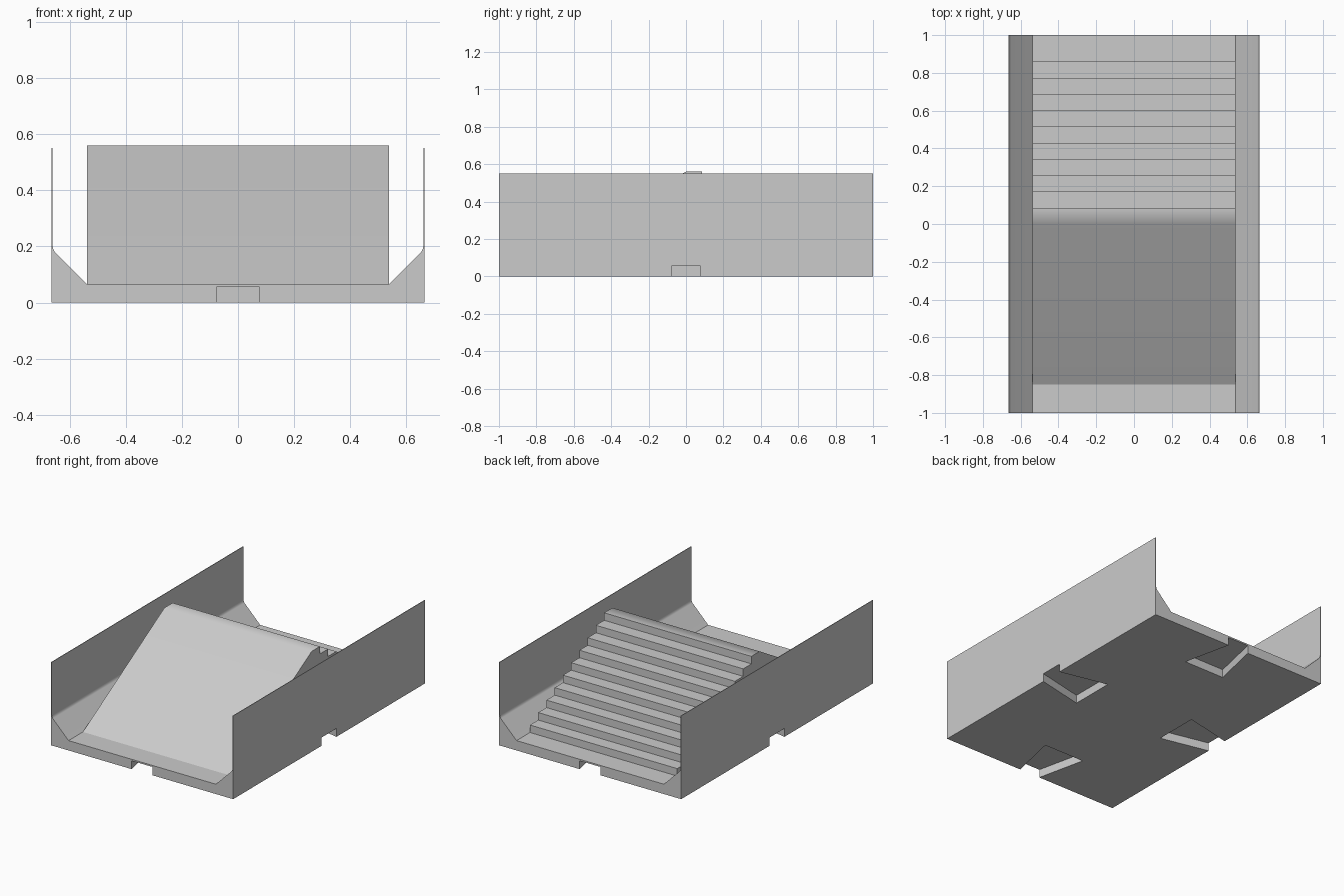
import bpy, bmesh, math
from mathutils import Matrix, Vector

if "Cube" in bpy.data.objects:
    bpy.data.objects.remove(bpy.data.objects["Cube"], do_unlink=True)

grey = bpy.data.materials.new("plain grey")
grey.use_nodes = True
colour = (0.6, 0.6, 0.6, 1)
grey.diffuse_color = colour
grey.node_tree.nodes["Principled BSDF"].inputs["Base Color"].default_value = colour


def extrude_profile(name, points, direction):
    """Closed outline of 3D points swept along a direction into a solid."""
    bm = bmesh.new()
    face = bm.faces.new([bm.verts.new(p) for p in points])
    swept = bmesh.ops.extrude_face_region(bm, geom=[face], use_keep_orig=True)
    moved = [v for v in swept["geom"] if isinstance(v, bmesh.types.BMVert)]
    bmesh.ops.translate(bm, verts=moved, vec=Vector(direction))
    bmesh.ops.recalc_face_normals(bm, faces=bm.faces)
    mesh = bpy.data.meshes.new(name)
    bm.to_mesh(mesh)
    bm.free()
    mesh.materials.append(grey)
    obj = bpy.data.objects.new(name, mesh)
    bpy.context.collection.objects.link(obj)
    return obj


def activate(obj):
    bpy.ops.object.select_all(action='DESELECT')
    obj.select_set(True)
    bpy.context.view_layer.objects.active = obj


def smooth(obj, degrees):
    activate(obj)
    bpy.ops.object.shade_smooth_by_angle(angle=math.radians(degrees))
    weighted = obj.modifiers.new("weighted normals", 'WEIGHTED_NORMAL')
    weighted.keep_sharp = True


HALF_W, FLOOR, RAMP_W = 0.665, 0.065, 0.538

# Tray: floor, sloped fillets and thin side walls in one cross-section
right_half = [(RAMP_W, FLOOR), (0.653, 0.18), (0.658, 0.19), (0.661, 0.203),
              (0.661, 0.55), (HALF_W, 0.55), (HALF_W, 0)]
section = right_half + [(-x, z) for x, z in reversed(right_half)]
tray = extrude_profile("tray", [(x, -1, z) for x, z in section], (0, 2, 0))

# Dovetail sockets cut into the underside, one per edge
for i, edge in enumerate((1, HALF_W, 1, HALF_W)):
    outline = [(-0.077, 0), (-0.15, 0.328), (0.15, 0.328), (0.077, 0),
               (0.077, -0.05), (-0.077, -0.05)]
    socket = extrude_profile("socket_cutter",
                             [(x, y - edge, -0.05) for x, y in outline],
                             (0, 0, 0.105))
    socket.data.transform(Matrix.Rotation(i * math.pi / 2, 4, 'Z'))
    socket.hide_render = True
    cut = tray.modifiers.new("socket", 'BOOLEAN')
    cut.operation = 'DIFFERENCE'
    cut.solver = 'EXACT'
    cut.object = socket
    activate(tray)
    bpy.ops.object.modifier_apply(modifier=cut.name)
    bpy.data.objects.remove(socket, do_unlink=True)
smooth(tray, 30)

# Ramp rising from the front, with a staircase down to the back
STEPS, TREAD, TOP = 10, 0.086, 0.56
riser = (TOP - FLOOR) / STEPS
side = [(-0.85, FLOOR), (0, TOP)]
for i in range(STEPS):
    y = (i + 1) * TREAD
    side += [(y, TOP - i * riser), (y, TOP - (i + 1) * riser)]
ramp = extrude_profile("ramp_and_stairs", [(-RAMP_W, y, z) for y, z in side],
                       (2 * RAMP_W, 0, 0))
smooth(ramp, 40)
